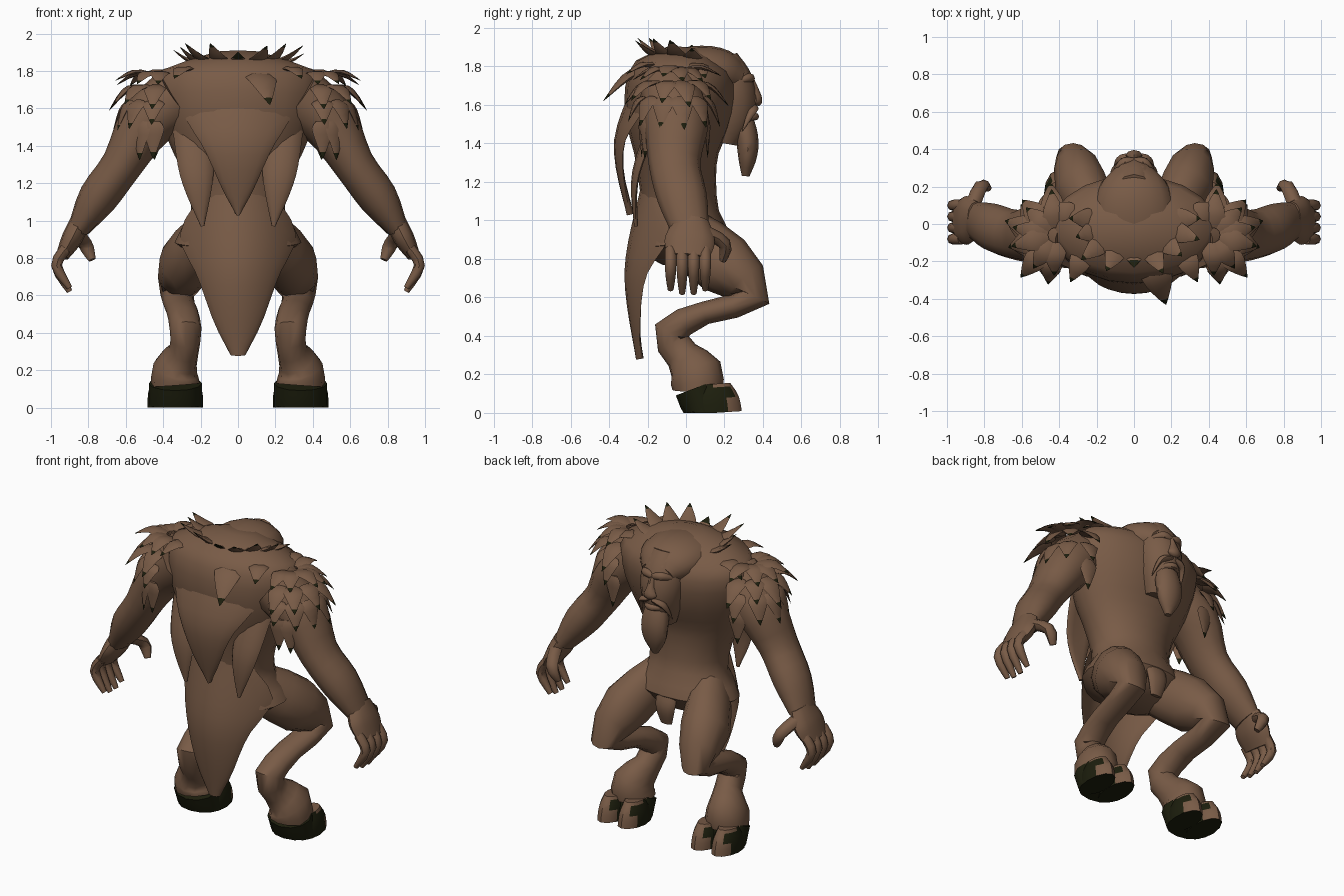
import bpy, bmesh, math, random
from mathutils import Vector

random.seed(4)
cube = bpy.data.objects.get("Cube")
if cube:
    bpy.data.objects.remove(cube)


def material(name, rgb):
    m = bpy.data.materials.new(name)
    m.use_nodes = True
    m.diffuse_color = (*rgb, 1)
    m.node_tree.nodes["Principled BSDF"].inputs["Base Color"].default_value = (*rgb, 1)
    return m


BROWN = material("brown_hide", (.19, .105, .062))
DARK = material("dark_green_hoof", (.012, .013, .004))
X, Y, Z = Vector((1, 0, 0)), Vector((0, 1, 0)), Vector((0, 0, 1))
ROUND = (.3, .9, 1, .9, .3)
LEAF = (.6, 1, .6, .03)
FINGER = (1, 1, .9, .5)


def scaled(profile, size):
    return [size * p for p in profile]


def spline(values, t):
    """Smooth curve through evenly spaced values, with t from 0 to 1."""
    if isinstance(values, float):
        return values
    last = len(values) - 1
    i = min(int(t * last), last - 1)
    f = t * last - i
    a, b, c, d = (values[min(max(k, 0), last)] for k in range(i - 1, i + 3))
    return b + ((c - a) + ((a * 2 - b * 5 + c * 4 - d) + ((b - c) * 3 + d - a) * f) * f) * (f / 2)


def loft(bm, path, widths, depths, side=X, sides=12, steps=12, curl=0):
    """Skin elliptical sections along a smooth path; curl bends wide sheets."""
    path = [Vector(p) for p in path]
    points = [spline(path, i / steps) for i in range(steps + 1)]
    loops = []
    for i, point in enumerate(points):
        along = (points[min(i + 1, steps)] - points[max(i - 1, 0)]).normalized()
        across = (side - along * side.dot(along)).normalized()
        out = along.cross(across)
        width, depth = spline(widths, i / steps), spline(depths, i / steps)
        loop = []
        for k in range(sides):
            angle = math.tau * k / sides
            w = width * math.cos(angle)
            bend = depth * math.sin(angle) + curl * w * w
            loop.append(bm.verts.new(point + across * w + out * bend))
        loops.append(loop)
    for low, high in zip(loops, loops[1:]):
        for k in range(sides):
            n = (k + 1) % sides
            bm.faces.new((low[k], low[n], high[n], high[k]))
    bm.faces.new(loops[0])
    bm.faces.new(loops[-1])


def finish(name, bm, mirror=False):
    bmesh.ops.recalc_face_normals(bm, faces=bm.faces)
    mesh = bpy.data.meshes.new(name)
    bm.to_mesh(mesh)
    bm.free()
    mesh.materials.append(BROWN)
    mesh.materials.append(DARK)
    ob = bpy.data.objects.new(name, mesh)
    bpy.context.collection.objects.link(ob)
    bpy.ops.object.select_all(action='DESELECT')
    ob.select_set(True)
    bpy.context.view_layer.objects.active = ob
    bpy.ops.object.shade_smooth_by_angle(angle=math.radians(45))
    if mirror:
        ob.modifiers.new("Mirror", 'MIRROR').use_axis[0] = True


def part(name, path, widths, depths, mirror=False, **options):
    bm = bmesh.new()
    loft(bm, path, widths, depths, **options)
    finish(name, bm, mirror)


def tuft(bm, base, tip, width, lift=.03):
    """A pointed leaf of fur, bowed between base and tip, with a dark point."""
    base, tip = Vector(base), Vector(tip)
    middle = (base + tip) / 2 + Z * lift
    loft(bm, (base, middle, tip), scaled(LEAF, width), scaled(LEAF, width / 4),
         side=(tip - base).cross(Z), sides=6, steps=6)
    for face in bm.faces:
        if (face.calc_center_median() - tip).length < width * .7:
            face.material_index = 1


# Torso with a heavy hump
part("torso", [(0, 0, .78), (0, -.05, 1.35), (0, 0, 1.9)],
     (.16, .34, .25, .27, .34, .4, .44, .41, .12),
     (.12, .24, .2, .2, .22, .27, .29, .25, .08), sides=20, steps=16)
part("neck_hump", [(0, .29, 1.73), (0, .12, 1.78), (0, -.18, 1.78)],
     (.11, .19, .22, .16), (.07, .12, .12, .06), sides=16)

# Layered pelt down the back
part("lower_back_pelt", [(0, -.24, .28), (0, -.3, .73), (0, -.22, 1.15)],
     (.04, .14, .23, .31, .2), .02, sides=20, curl=1.9)
part("middle_back_pelt", [(0, -.29, 1.03), (0, -.355, 1.42), (0, -.2, 1.82)],
     (.01, .1, .2, .3, .25), .018, sides=16, curl=1)
part("side_back_pelt", [(.19, -.26, .97), (.22, -.26, 1.25), (.25, -.13, 1.6)],
     (.01, .09, .11), (.01, .02, .03), mirror=True, curl=2)
part("front_loin_flap", [(0, .2, .73), (0, .21, .85), (0, .16, 1)],
     (.04, .07, .07), (.015, .03, .02))

# Head sunk into the chest, with a long beard
part("head", [(0, .2, 1.4), (0, .23, 1.62), (0, .17, 1.84)],
     (.07, .12, .14, .1), (.07, .13, .14, .1))
part("beard", [(0, .31, 1.23), (0, .32, 1.4), (0, .28, 1.57)],
     (.02, .08, .085, .05), (.02, .05, .06, .05))

# Facial features
part("nose", [(0, .36, 1.6), (0, .365, 1.64), (0, .33, 1.74)],
     (.02, .045, .025, .02), (.02, .03, .025, .02), sides=8)
part("lower_lip", [(-.07, .31, 1.53), (0, .36, 1.54), (.07, .31, 1.53)],
     scaled(ROUND, .02), scaled(ROUND, .02), side=Y, sides=8)
part("brow", [(0, .335, 1.73), (.06, .325, 1.74), (.12, .25, 1.71)],
     (.02, .025, .01), (.02, .025, .01), mirror=True, side=Y, sides=8)
part("cheek", [(.06, .3, 1.56), (.07, .27, 1.68)],
     scaled(ROUND, .04), scaled(ROUND, .04), mirror=True, sides=8)
part("moustache", [(.01, .36, 1.59), (.08, .34, 1.56), (.11, .29, 1.46)],
     scaled(LEAF, .025), scaled(LEAF, .02), mirror=True, side=Y, sides=8)
part("ear", [(.1, .2, 1.66), (.2, .12, 1.67)],
     scaled(LEAF, .04), scaled(LEAF, .02), mirror=True, side=Z, sides=8)

# Arms and hands
part("arm", [(.32, -.08, 1.66), (.49, -.05, 1.52), (.62, -.06, 1.3), (.75, -.02, 1.12), (.85, .02, .96)],
     (.16, .17, .135, .13, .1), (.17, .15, .11, .105, .06), mirror=True, side=Y)
part("palm", [(.84, .03, 1), (.89, .02, .9), (.94, .01, .81)],
     (.09, .13, .11), (.055, .055, .035), mirror=True, side=Y)
bm = bmesh.new()
for finger in range(4):
    y = .06 * finger - .08
    tip = .64 if finger in (0, 3) else .62
    loft(bm, [(.92, y, .85), (.97, y, .76), (.9, y, tip)],
         scaled(FINGER, .03), scaled(FINGER, .03), side=Y, sides=8, steps=6)
loft(bm, [(.87, .08, .95), (.82, .2, .88), (.78, .19, .79)],
     scaled(FINGER, .04), scaled(FINGER, .035), sides=8, steps=6)
finish("fingers", bm, mirror=True)

# Bent legs: hip, thigh, knee, shin, hock, shank, ankle, foot
part("leg", [(.18, 0, .92), (.28, .2, .77), (.325, .36, .6), (.3, .1, .52),
             (.28, -.08, .42), (.29, -.02, .3), (.335, .05, .21), (.335, .06, .12)],
     (.11, .145, .09, .085, .085, .08, .12, .13), (.15, .165, .08, .06, .09, .09, .14, .13),
     mirror=True, steps=14)

# Cloven hooves: dark sides and soles, brown toe fronts
bm = bmesh.new()
for x in (.262, .408):
    loft(bm, [(x, .15, 0), (x, .14, .15)], (.075, .073, .05), (.14, .13, .09), steps=6)
loft(bm, [(.335, .1, 0), (.335, .05, .13)], .142, .11, steps=4)
for vert in bm.verts:
    vert.co.z = max(vert.co.z, 0)
for face in bm.faces:
    face.normal_update()
    centre = face.calc_center_median()
    face.material_index = int(centre.z < .01 or (centre.z < .14 and centre.y < .23))
finish("hoof", bm, mirror=True)

# Shoulder fur in overlapping rows
bm = bmesh.new()
rows = ((.04, .24, 1.78, 1.74), (.12, .29, 1.72, 1.61), (.16, .25, 1.64, 1.5), (.17, .19, 1.53, 1.34))
for inner, outer, top, bottom in rows:
    for k in range(6):
        turn = math.radians(33 * k - 85 + random.uniform(-6, 6))
        outward = Vector((math.cos(turn), math.sin(turn), 0))
        centre = Vector((.42, -.06, 0))
        reach = outer * random.uniform(.88, 1.05)
        tuft(bm, centre + outward * inner + Z * top,
             centre + outward * reach + Z * (bottom + random.uniform(-.03, .02)), .06)
finish("shoulder_fur", bm, mirror=True)

# Mane collar around the hump
bm = bmesh.new()
for k in range(9):
    turn = math.pi * (1 + k / 8)
    c, s = math.cos(turn), math.sin(turn)
    reach = random.uniform(.9, 1.1)
    tuft(bm, (.2 * c, .03 + .15 * s, 1.84),
         (.37 * c * reach, .03 + .29 * s * reach, random.uniform(1.88, 1.95)), .055, -.015)
tuft(bm, (.1, -.2, 1.8), (.17, -.43, 1.62), .085)
for s in (-1, 1):
    tuft(bm, (.26 * s, -.14, 1.8), (.34 * s, -.31, 1.76), .06)
    tuft(bm, (.3 * s, .04, 1.8), (.47 * s, .1, 1.74), .06)
finish("mane_collar", bm)
